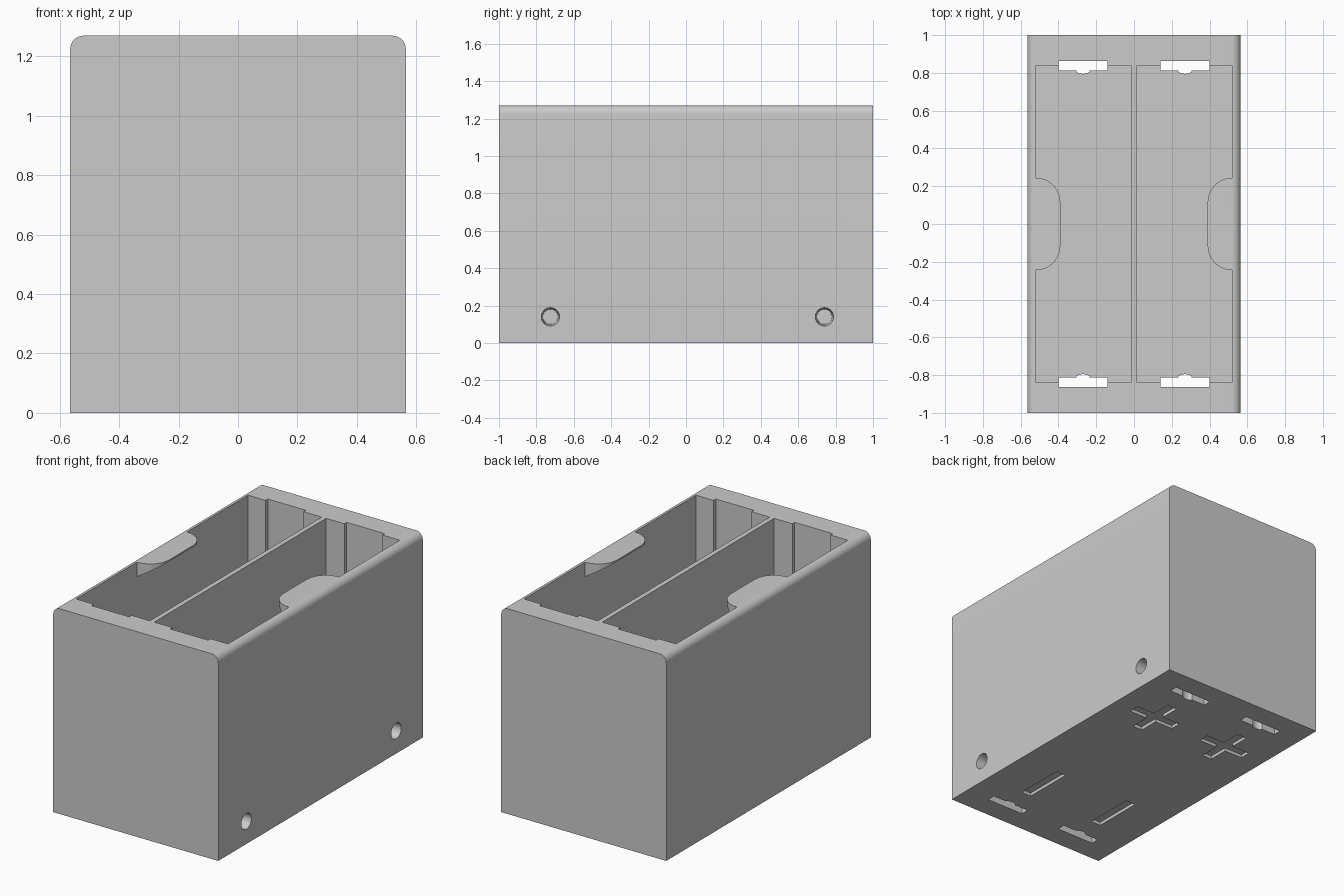
import bpy, bmesh, math
from mathutils import Matrix

if "Cube" in bpy.data.objects:
    bpy.data.objects.remove(bpy.data.objects["Cube"])

H = 1.27        # overall height
FLOOR = 0.2     # top of the thick floor
WX = 0.565      # half width

grey = bpy.data.materials.new("light_grey")
grey.diffuse_color = (0.6, 0.6, 0.6, 1)
grey.use_nodes = True
grey.node_tree.nodes["Principled BSDF"].inputs["Base Color"].default_value = grey.diffuse_color


def finish(bm, name):
    bmesh.ops.recalc_face_normals(bm, faces=bm.faces)
    me = bpy.data.meshes.new(name)
    bm.to_mesh(me)
    bm.free()
    ob = bpy.data.objects.new(name, me)
    bpy.context.collection.objects.link(ob)
    me.materials.append(grey)
    return ob


def prism(name, outline, lo, hi, place=lambda u, v, w: (u, v, w)):
    """Extrude a 2D outline from lo to hi; place maps to x, y, z."""
    bm = bmesh.new()
    a = [bm.verts.new(place(u, v, lo)) for u, v in outline]
    b = [bm.verts.new(place(u, v, hi)) for u, v in outline]
    bm.faces.new(a)
    bm.faces.new(b)
    n = len(a)
    for i in range(n):
        j = (i + 1) % n
        bm.faces.new((a[i], a[j], b[j], b[i]))
    return finish(bm, name)


def rect(x0, x1, y0, y1):
    return [(x0, y0), (x1, y0), (x1, y1), (x0, y1)]


def arc(cx, cy, r, a0, a1, n=10):
    return [(cx + r * math.cos(math.radians(a0 + (a1 - a0) * i / n)),
             cy + r * math.sin(math.radians(a0 + (a1 - a0) * i / n)))
            for i in range(n + 1)]


def cut(target, cutter):
    m = target.modifiers.new("cut", 'BOOLEAN')
    m.operation = 'DIFFERENCE'
    m.solver = 'EXACT'
    m.object = cutter
    bpy.context.view_layer.objects.active = target
    bpy.ops.object.modifier_apply(modifier=m.name)
    bpy.data.objects.remove(cutter)


# Case body: block with the two long top edges rounded
R = 0.045
section = ([(-WX, 0), (WX, 0)] + arc(WX - R, H - R, R, 0, 90)
           + arc(-WX + R, H - R, R, 90, 180))
body = prism("case_body", section, -1, 1, lambda u, v, w: (u, w, v))

for s in (-1, 1):
    # Cell bay, with a rounded retaining tab left standing at the outer wall
    bay = prism("bay_cutter", rect(*sorted((s * 0.015, s * 0.52)), -0.84, 0.84),
                FLOOR, H + 0.1)
    tab = [(0.6, -0.245)] + arc(0.52, -0.115, 0.13, 270, 180) \
        + arc(0.52, 0.115, 0.13, 180, 90) + [(0.6, 0.245)]
    # underside of the tab slopes up to a thin inner lip
    cut(bay, prism("tab_cutter", tab, 0, 1, lambda u, v, w: (
        s * u, v, H + 0.2 if w else H - 0.01 - 0.08 * (u - 0.39) / 0.13)))
    cut(body, bay)

    for e in (-1, 1):
        # Contact recess in the end wall, open to the top
        cut(body, prism("recess_cutter",
                        rect(*sorted((s * 0.14, s * 0.4)), *sorted((e * 0.8395, e * 0.863))),
                        FLOOR - 0.05, H + 0.1))
        # Contact slot through the floor, with a rounded bulge
        slot = [(0.14, 0.863), (0.14, 0.812), (0.23, 0.812)] \
            + [(0.27 + 0.036 * math.cos(t * math.pi / 8),
                0.812 - 0.017 * math.sin(t * math.pi / 8)) for t in range(8, -1, -1)][::-1][8:] \
            + [(0.4, 0.812), (0.4, 0.863)]
        bulge = [(0.27 - 0.036 * math.cos(t * math.pi / 8),
                  0.812 - 0.017 * math.sin(t * math.pi / 8)) for t in range(9)]
        slot = [(0.14, 0.863), (0.14, 0.812)] + bulge + [(0.4, 0.812), (0.4, 0.863)]
        cut(body, prism("slot_cutter", slot, -0.1, FLOOR + 0.1,
                        lambda u, v, w: (s * u, e * v, w)))

    # Engraved polarity marks on the underside
    x, w, l, d = s * 0.268, 0.034, 0.16, 0.02
    plus = [(w, w), (w, l), (-w, l), (-w, w), (-l, w), (-l, -w),
            (-w, -w), (-w, -l), (w, -l), (w, -w), (l, -w), (l, w)]
    cut(body, prism("plus_cutter", [(x + a, 0.51 + b) for a, b in plus], -0.1, d))
    cut(body, prism("minus_cutter", rect(x - w, x + w, -0.51 - l, -0.51 + l), -0.1, d))

# Tapered blind screw holes in the right side
for y in (-0.725, 0.74):
    bm = bmesh.new()
    bmesh.ops.create_cone(bm, cap_ends=True, segments=32, radius1=0.04,
                          radius2=0.049, depth=0.32,
                          matrix=Matrix.Translation((WX - 0.15, y, 0.14))
                          @ Matrix.Rotation(math.pi / 2, 4, 'Y'))
    cut(body, finish(bm, "hole_cutter"))

bpy.ops.object.select_all(action='DESELECT')
body.select_set(True)
bpy.context.view_layer.objects.active = body
bpy.ops.object.shade_smooth_by_angle(angle=math.radians(30))
